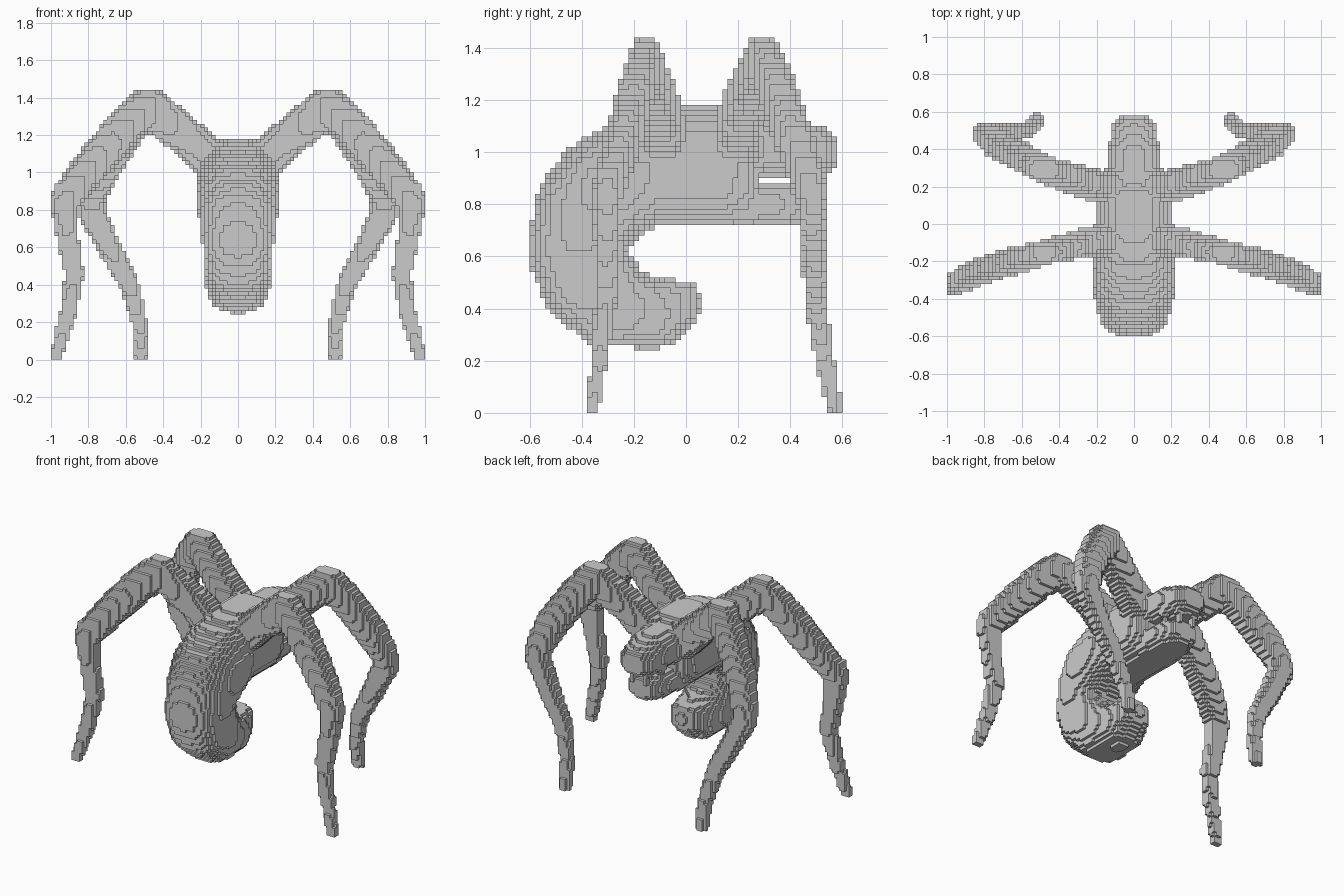
import bpy, bmesh, math
from mathutils import Vector

H = 0.02  # block size


def chain_cells(points, power):
    """Cells inside a chain of rounded blobs; each point is (x, y, z, rx, ry, rz)."""
    cells = set()
    for a, b in zip(points, points[1:]):
        length = (Vector(b[:3]) - Vector(a[:3])).length
        steps = max(1, math.ceil(length / 0.014))
        for s in range(steps + 1):
            t = s / steps
            v = [p + (q - p) * t for p, q in zip(a, b)]
            axes = []
            for c, r in zip(v[:3], v[3:]):
                lo, hi = math.floor((c - r) / H), math.ceil((c + r) / H)
                axes.append([(i, abs(((i + 0.5) * H - c) / r) ** power)
                             for i in range(lo, hi + 1)])
            for i, dx in axes[0]:
                for j, dy in axes[1]:
                    if dx + dy > 1:
                        continue
                    for k, dz in axes[2]:
                        if k >= 0 and dx + dy + dz <= 1:
                            cells.add((i, j, k))
    return cells


def build(name, cells):
    """Mesh made of the exposed faces of the cells."""
    bm = bmesh.new()
    verts = {}

    def vert(p):
        if p not in verts:
            verts[p] = bm.verts.new([c * H for c in p])
        return verts[p]

    for c in cells:
        for ax in range(3):
            u, w = (ax + 1) % 3, (ax + 2) % 3
            for side in (0, 1):
                n = list(c)
                n[ax] += 1 if side else -1
                if tuple(n) in cells:
                    continue
                quad = []
                for du, dw in ((0, 0), (1, 0), (1, 1), (0, 1)):
                    p = list(c)
                    p[ax] += side
                    p[u] += du
                    p[w] += dw
                    quad.append(vert(tuple(p)))
                bm.faces.new(quad if side else quad[::-1])
    mesh = bpy.data.meshes.new(name)
    bm.to_mesh(mesh)
    bm.free()
    bpy.context.collection.objects.link(bpy.data.objects.new(name, mesh))


def spine(points):
    """Centre-line chain from (y, z, half width, half length, half height)."""
    return [(0, y, z, rx, ry, rz) for y, z, rx, ry, rz in points]


# Body
build("thorax", chain_cells(spine([
    (-0.14, 0.94, 0.20, 0.12, 0.22), (0.0, 0.95, 0.205, 0.12, 0.235),
    (0.12, 0.95, 0.205, 0.12, 0.235), (0.20, 0.93, 0.18, 0.08, 0.21)]), 2.8))

# Abdomen curling down and under the body
build("abdomen", chain_cells(spine([
    (-0.17, 0.93, 0.21, 0.20, 0.20), (-0.30, 0.86, 0.22, 0.195, 0.195),
    (-0.39, 0.76, 0.20, 0.185, 0.185), (-0.42, 0.64, 0.19, 0.18, 0.18),
    (-0.38, 0.52, 0.19, 0.175, 0.17), (-0.28, 0.405, 0.165, 0.16, 0.15),
    (-0.14, 0.38, 0.14, 0.13, 0.132), (-0.04, 0.42, 0.11, 0.092, 0.09)]), 2.8))

# Head with open mouth
build("head", chain_cells(spine([
    (0.22, 1.02, 0.16, 0.10, 0.12), (0.38, 1.02, 0.14, 0.10, 0.115),
    (0.49, 1.0, 0.12, 0.10, 0.095)]), 2.4))
build("jaw", chain_cells(spine([
    (0.20, 0.80, 0.15, 0.08, 0.085), (0.36, 0.80, 0.13, 0.08, 0.085),
    (0.44, 0.80, 0.10, 0.06, 0.075)]), 3))
for side, label in ((-1, "left"), (1, "right")):
    for n, (x, y) in enumerate(((0.09, 0.41), (0.05, 0.50))):
        build(f"{label}_fang_{n + 1}", chain_cells([
            (side * x, y, 0.94, 0.025, 0.025, 0.03),
            (side * x, y, 0.86, 0.015, 0.015, 0.03)], 4))

# Legs as (x, y, z, radius, depth) paths from hip to foot
legs = {
    "front_leg": [(0.10, -0.08, 1.03, 0.10, 0.09), (0.25, -0.10, 1.17, 0.09, 0.075),
                  (0.48, -0.155, 1.345, 0.095, 0.056), (0.60, -0.185, 1.25, 0.09, 0.065),
                  (0.78, -0.24, 1.04, 0.085, 0.065), (0.91, -0.295, 0.88, 0.075, 0.055),
                  (0.93, -0.305, 0.83, 0.07, 0.05), (0.91, -0.305, 0.66, 0.055, 0.045),
                  (0.875, -0.305, 0.46, 0.05, 0.04), (0.90, -0.325, 0.28, 0.042, 0.034),
                  (0.945, -0.345, 0.12, 0.035, 0.026), (0.97, -0.36, 0.01, 0.031, 0.022)],
    "rear_leg": [(0.10, 0.19, 1.03, 0.10, 0.09), (0.25, 0.215, 1.17, 0.09, 0.08),
                 (0.48, 0.295, 1.355, 0.095, 0.062), (0.58, 0.345, 1.25, 0.09, 0.065),
                 (0.72, 0.42, 1.03, 0.085, 0.065), (0.78, 0.475, 0.88, 0.075, 0.055),
                 (0.785, 0.485, 0.80, 0.07, 0.05), (0.69, 0.49, 0.60, 0.055, 0.045),
                 (0.58, 0.50, 0.40, 0.048, 0.04), (0.53, 0.53, 0.22, 0.04, 0.034),
                 (0.52, 0.555, 0.10, 0.034, 0.032), (0.52, 0.57, 0.01, 0.031, 0.031)],
}
for name, path in legs.items():
    for side, label in ((-1, "left"), (1, "right")):
        build(f"{label}_{name}", chain_cells(
            [(side * x, y, z, r, d, r) for x, y, z, r, d in path], 3.2))
